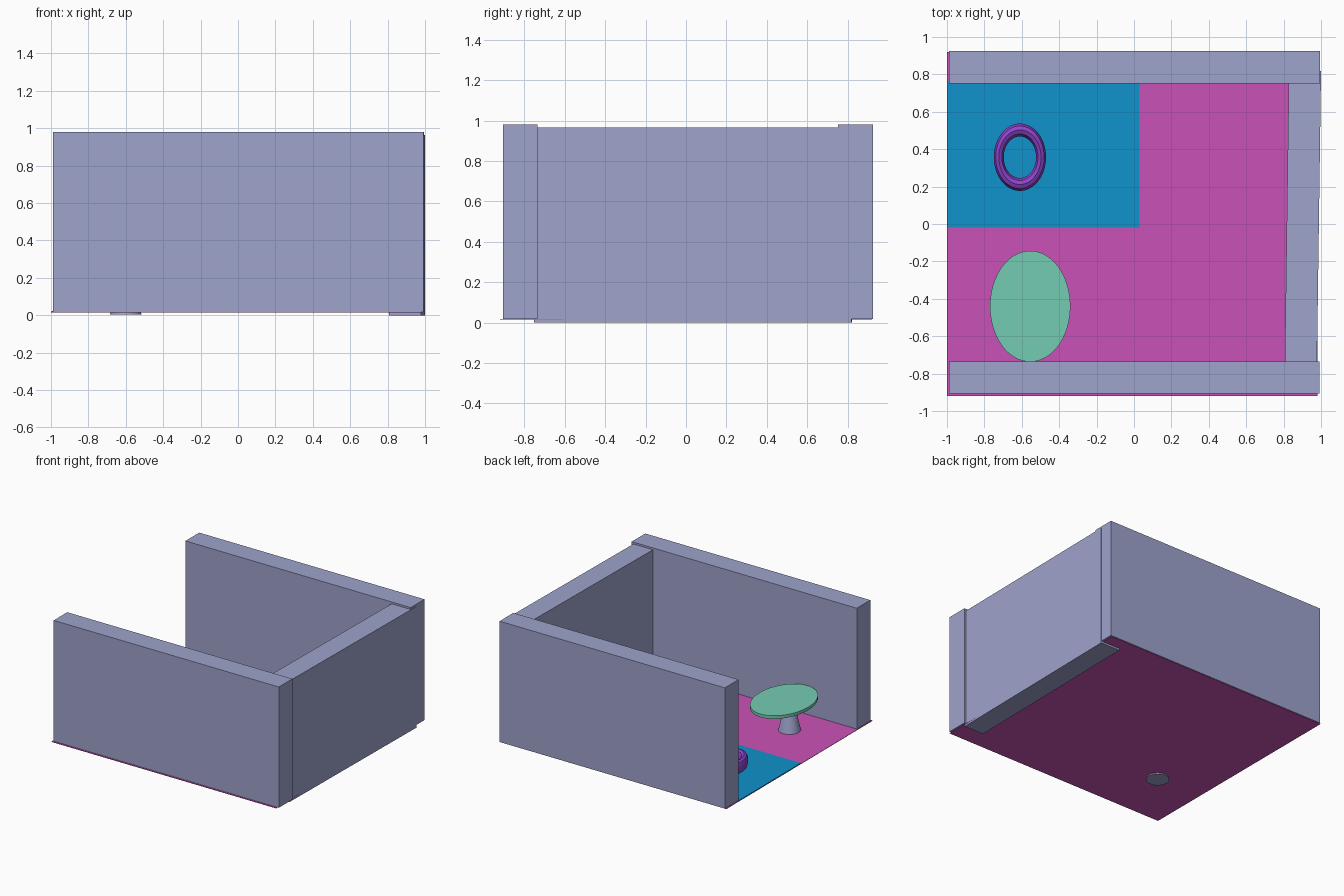
import bpy
import bmesh
from math import cos, sin, tau, radians

cube = bpy.data.objects.get("Cube")
if cube:
    bpy.data.objects.remove(cube, do_unlink=True)


def linear(c):
    c /= 255
    return c / 12.92 if c <= 0.04045 else ((c + 0.055) / 1.055) ** 2.4


def material(name, r, g, b):
    m = bpy.data.materials.new(name)
    m.use_nodes = True
    col = (linear(r), linear(g), linear(b), 1)
    m.diffuse_color = col
    m.node_tree.nodes["Principled BSDF"].inputs["Base Color"].default_value = col
    return m


lilac = material("lilac grey", 159, 163, 204)
pink = material("pink", 202, 82, 183)
blue = material("blue", 16, 146, 203)
mint = material("mint green", 117, 204, 180)
purple = material("purple", 142, 68, 205)


def add_object(name, bm, mat, smooth=False):
    bmesh.ops.recalc_face_normals(bm, faces=bm.faces)
    mesh = bpy.data.meshes.new(name)
    bm.to_mesh(mesh)
    bm.free()
    mesh.materials.append(mat)
    ob = bpy.data.objects.new(name, mesh)
    bpy.context.collection.objects.link(ob)
    if smooth:
        bpy.ops.object.select_all(action='DESELECT')
        ob.select_set(True)
        bpy.context.view_layer.objects.active = ob
        bpy.ops.object.shade_smooth_by_angle(angle=radians(30))
    return ob


def box(name, mat, xs, ys, zs, turn=0):
    """Box from ranges, turned about its own vertical axis."""
    bm = bmesh.new()
    bmesh.ops.create_cube(bm, size=1)
    ranges = (xs, ys, zs)
    bmesh.ops.scale(bm, vec=[b - a for a, b in ranges], verts=bm.verts)
    ob = add_object(name, bm, mat)
    ob.location = [(a + b) / 2 for a, b in ranges]
    ob.rotation_euler.z = turn
    return ob


def cone(name, mat, centre, r1, r2, z1, z2, stretch=1):
    """Upright cone or disc, stretched along y."""
    bm = bmesh.new()
    bmesh.ops.create_cone(bm, cap_ends=True, segments=64, radius1=r1,
                          radius2=r2, depth=z2 - z1)
    bmesh.ops.scale(bm, vec=(1, stretch, 1), verts=bm.verts)
    ob = add_object(name, bm, mat, smooth=True)
    ob.location = (*centre, (z1 + z2) / 2)
    return ob


def oval_ring(name, mat, centre, major, minor, height, stretch, sides=10, steps=64):
    """Ring swept from a faceted oval cross-section."""
    bm = bmesh.new()
    loops = []
    for i in range(steps):
        a = tau * i / steps
        loop = []
        for j in range(sides):
            t = tau * (j + 0.5) / sides
            r = major + minor * cos(t)
            loop.append(bm.verts.new((r * cos(a), r * sin(a) * stretch,
                                      height / 2 * sin(t))))
        loops.append(loop)
    for i in range(steps):
        p, q = loops[i], loops[(i + 1) % steps]
        for j in range(sides):
            k = (j + 1) % sides
            bm.faces.new((p[j], q[j], q[k], p[k]))
    ob = add_object(name, bm, mat, smooth=True)
    ob.location = centre
    return ob


# Floor and rug
box("floor", pink, (-1, 0.98), (-0.92, 0.92), (0.015, 0.018))
box("rug", blue, (-0.998, 0.03), (-0.02, 0.76), (0.018, 0.022))

# Walls: the side wall is slightly turned and reaches through the floor
box("front_wall", lilac, (-0.99, 0.993), (-0.905, -0.735), (0.018, 0.98))
box("back_wall", lilac, (-0.99, 0.995), (0.752, 0.925), (0.018, 0.98))
box("side_wall", lilac, (0.817, 0.989), (-0.75, 0.82), (0, 0.965), turn=-0.014)

# Oval table
cone("table_pedestal", lilac, (-0.6, -0.447), 0.084, 0.035, 0.004, 0.23)
cone("table_top", mint, (-0.555, -0.44), 0.215, 0.215, 0.222, 0.247, stretch=1.38)

# Ring seat on the rug
oval_ring("ring_seat", purple, (-0.61, 0.357, 0.068), 0.113, 0.028, 0.106, 1.29)
